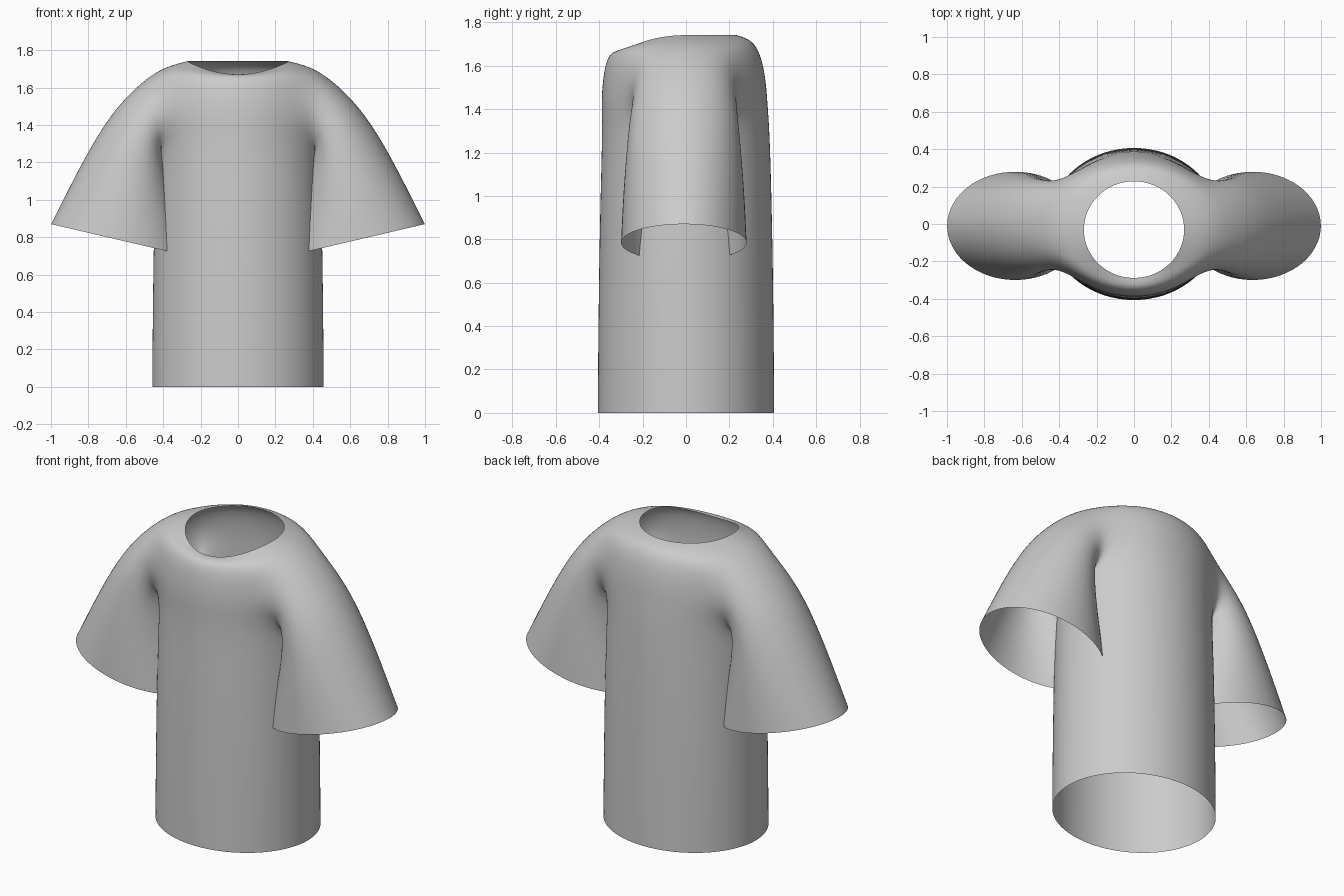
import bpy, bmesh
from math import sin, cos, pi

if "Cube" in bpy.data.objects:
    bpy.data.objects.remove(bpy.data.objects["Cube"])

bm = bmesh.new()

def row(points):
    return [bm.verts.new(p) if p else None for p in points]

def bridge(a, b, closed=False):
    n = len(a)
    for i in range(n if closed else n - 1):
        q = (a[i], a[(i + 1) % n], b[(i + 1) % n], b[i])
        if all(q):
            bm.faces.new(q)

# Torso: half rings from centre front, round the side, to centre back
rows = []
for z, a, b in ((0, .47, .417), (.3, .468, .415), (.65, .464, .411), (1.0, .457, .404), (1.3, .445, .395)):
    rows.append(row([(a * sin(k * pi / 8), -b * cos(k * pi / 8), z) for k in range(9)]))

# Chest and upper back: armhole left open between the front and back panels
chest = [
    [(0, -.398, 1.43), (.165, -.375, 1.43), (.305, -.30, 1.43), (.41, -.235, 1.42)],
    [(0, -.39, 1.56), (.165, -.365, 1.56), (.30, -.295, 1.56), (.425, -.235, 1.56)],
]
for front in chest:
    back = [(x, -y * .96, z) for x, y, z in reversed(front)]
    rows.append(row(front + [None] + back))

# Shoulder yoke and neckline
rows.append(row([(0, -.365, 1.665), (.165, -.335, 1.675), (.31, -.26, 1.69), (.43, -.15, 1.69),
                 (.435, -.01, 1.71),
                 (.43, .14, 1.69), (.31, .245, 1.70), (.165, .31, 1.715), (0, .335, 1.715)]))
neck = []
for k in range(9):
    t = k * pi / 8
    dip = .075 * max(0, cos(t)) ** 2
    neck.append((.275 * sin(t), -.03 - .265 * cos(t), 1.742 - dip))
rows.append(row(neck))
for a, b in zip(rows, rows[1:]):
    bridge(a, b)

# Sleeve: rings swept from the armhole to the hem
r0, r1, r2, r3 = rows[4:8]
ring = [r0[4], r0[5], r1[5], r2[5], r3[5], r3[4], r3[3], r2[3], r1[3], r0[3]]
sleeve = [  # outer x, z, inner x, z, half depth
    (.645, 1.51, .385, 1.20, .25),
    (.785, 1.29, .35, 1.04, .268),
    (.90, 1.07, .31, .87, .282),
    (1.0, .87, .27, .70, .29),
]
for xo, zo, xi, zi, w in sleeve:
    pts = []
    for i in range(10):
        t = i * pi / 5
        c = -cos(t) * .5 * 1.065
        pts.append(((xo + xi) / 2 + c * (xo - xi), -.01 + w * 1.065 * sin(t),
                    (zo + zi) / 2 + c * (zo - zi)))
    nxt = row(pts)
    bridge(ring, nxt, True)
    ring = nxt

bmesh.ops.recalc_face_normals(bm, faces=bm.faces)
if sum(f.normal.y * f.calc_center_median().y for f in bm.faces) < 0:
    bmesh.ops.reverse_faces(bm, faces=bm.faces)
for f in bm.faces:
    f.smooth = True
mesh = bpy.data.meshes.new("shirt")
bm.to_mesh(mesh)
bm.free()
shirt = bpy.data.objects.new("shirt", mesh)
bpy.context.collection.objects.link(shirt)

# Mirror the half, then smooth the cage
m = shirt.modifiers.new("mirror", 'MIRROR')
m.use_clip = True
m.merge_threshold = .002
s = shirt.modifiers.new("smooth", 'SUBSURF')
s.levels = s.render_levels = 3
